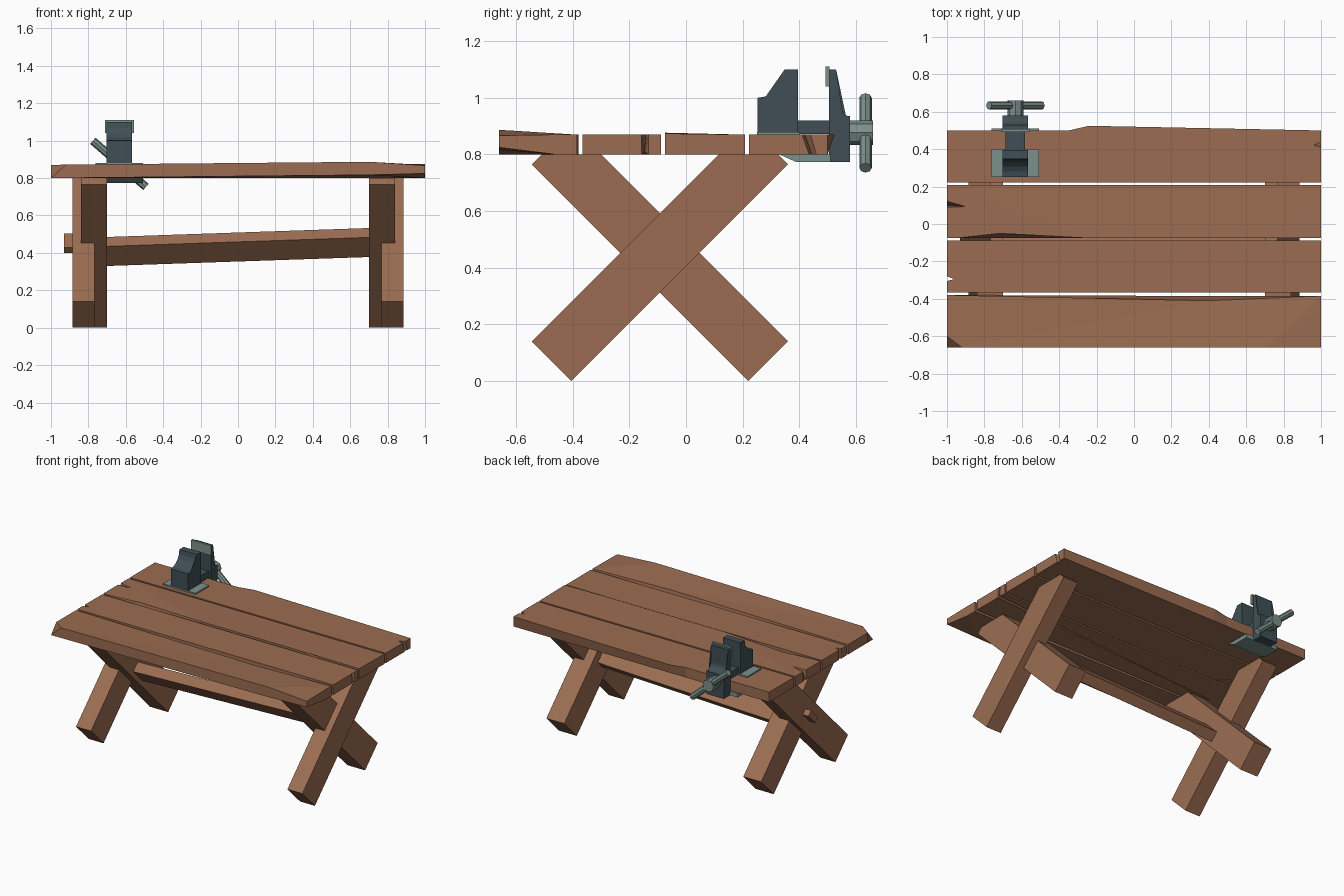
import bpy, bmesh, math

if "Cube" in bpy.data.objects:
    bpy.data.objects.remove(bpy.data.objects["Cube"])

def material(name, rgb):
    m = bpy.data.materials.new(name)
    m.diffuse_color = (*rgb, 1)
    m.use_nodes = True
    m.node_tree.nodes["Principled BSDF"].inputs["Base Color"].default_value = m.diffuse_color
    return m

WOOD = material("brown wood", (0.33, 0.152, 0.083))
DARK = material("dark steel", (0.05, 0.078, 0.09))
LIGHT = material("light steel", (0.2, 0.28, 0.26))

def loft(name, a, b, mat):
    """Solid between two matching loops of 3D points."""
    bm = bmesh.new()
    va = [bm.verts.new(p) for p in a]
    vb = [bm.verts.new(p) for p in b]
    n = len(a)
    bm.faces.new(va)
    bm.faces.new(vb[::-1])
    for i in range(n):
        j = (i + 1) % n
        bm.faces.new((va[i], vb[i], vb[j], va[j]))
    bmesh.ops.triangulate(bm, faces=[f for f in bm.faces if len(f.verts) > 4])
    bmesh.ops.recalc_face_normals(bm, faces=bm.faces)
    me = bpy.data.meshes.new(name)
    bm.to_mesh(me)
    bm.free()
    me.materials.append(mat)
    ob = bpy.data.objects.new(name, me)
    bpy.context.collection.objects.link(ob)
    return ob

def prism(name, yz, x0, x1, mat, rise=0):
    """Extrude a y-z profile along x, optionally sloping upward."""
    return loft(name, [(x0, y, z) for y, z in yz], [(x1, y, z + rise) for y, z in yz], mat)

def box(name, x0, x1, y0, y1, z0, z1, mat):
    return prism(name, [(y0, z0), (y1, z0), (y1, z1), (y0, z1)], x0, x1, mat)

def plank(name, pts):
    """Each point: x, y, then optional top z, bottom x, bottom y, bottom z."""
    top, bot = [], []
    for p in pts:
        x, y, zt, xb, yb, zb = tuple(p) + (0.87, p[0], p[1], 0.8)[len(p) - 2:]
        top.append((x, y, zt))
        bot.append((xb, yb, zb))
    loft(name, top, bot, WOOD)

# Worn table planks, with chipped edges and split ends
plank("front_plank", [
    (-1, -0.6), (-0.92, -0.66, 0.872, -1, -0.66, 0.8), (0.7, -0.66, 0.887, 0.7, -0.66, 0.817),
    (1, -0.66, 0.867, 1, -0.66, 0.825), (1, -0.46), (1, -0.385),
    (0.4, -0.41, 0.87, 0.4, -0.385, 0.8), (-1, -0.38)])
plank("front_middle_plank", [
    (-1, -0.365), (1, -0.365), (1, -0.32), (1, -0.285), (1, -0.157),
    (0.9, -0.14, 0.87, 1, -0.146, 0.81), (1, -0.133), (1, -0.088), (-1, -0.088),
    (-1, -0.28), (-0.96, -0.295), (-1, -0.305)])
plank("back_middle_plank", [
    (-1, -0.075), (-0.95, -0.075), (-0.72, -0.05, 0.87, -0.72, -0.075, 0.8), (-0.25, -0.075, 0.877),
    (0.59, -0.075, 0.877), (0.63, -0.042, 0.874, 0.63, -0.075, 0.8), (0.68, -0.075, 0.877),
    (1, -0.075, 0.874), (1, 0.208), (-1, 0.208), (-1, 0.122),
    (-0.9, 0.093, 0.87, -1, 0.1, 0.81), (-1, 0.09)])
plank("back_plank", [
    (-1, 0.222), (1, 0.222), (1, 0.41, 0.87, 1, 0.435, 0.8),
    (0.96, 0.42, 0.87, 0.98, 0.445, 0.8), (1, 0.44, 0.87, 1, 0.46, 0.8),
    (1, 0.5), (-0.24, 0.525, 0.87, -0.24, 0.5, 0.8), (-0.35, 0.5), (-1, 0.5)])

# Crossed legs at both ends
leg = [(-0.405, 0), (-0.545, 0.14), (0.115, 0.8), (0.325, 0.8), (0.36, 0.765)]
flipped = [(-0.185 - y, z) for y, z in leg]
for s, side in ((-1, "left"), (1, "right")):
    prism(side + "_outer_leg", leg, s * 0.885, s * 0.768, WOOD)
    prism(side + "_inner_leg", flipped, s * 0.84, s * 0.7, WOOD)

# Sloping stretcher and the peg through the left legs
prism("stretcher", [(-0.17, 0.433), (-0.065, 0.328), (-0.015, 0.378), (-0.12, 0.483)],
      -0.76, 0.76, WOOD, 0.052)
prism("stretcher_peg", [(-0.145, 0.43), (-0.115, 0.4), (-0.04, 0.475), (-0.07, 0.505)],
      -0.93, -0.75, WOOD)

# Vise: clamp plates, jaws, slide bar
X = -0.634
def arc(cy, cz, ry, rz, a0, a1, n=5):
    return [(cy + ry * math.cos(math.radians(a0 + (a1 - a0) * i / n)),
             cz + rz * math.sin(math.radians(a0 + (a1 - a0) * i / n))) for i in range(n + 1)]

box("vise_base_plate", X - 0.127, X + 0.127, 0.25, 0.4, 0.866, 0.88, LIGHT)
prism("vise_clamp_plate", [(0.33, 0.8), (0.39, 0.773), (0.51, 0.773), (0.51, 0.8)],
      X - 0.127, X + 0.127, LIGHT)
prism("fixed_jaw", [(0.395, 1.1), (0.395, 0.872), (0.252, 0.872)]
      + arc(0.252, 1.1, 0.096, 0.1, -90, 0), X - 0.068, X + 0.068, DARK)
box("slide_bar", X - 0.052, X + 0.052, 0.38, 0.52, 0.873, 0.92, DARK)
prism("moving_jaw", [(0.505, 0.773), (0.505, 1.1), (0.53, 1.1)]
      + arc(0.58, 0.985, 0.05, 0.05, 180, 270) + [(0.58, 0.773)], X - 0.068, X + 0.068, DARK)
box("jaw_plate", X - 0.077, X + 0.077, 0.492, 0.507, 1.04, 1.11, LIGHT)

# Vise screw and tilted handle
def rod(name, r, length, loc, rot):
    bpy.ops.mesh.primitive_cylinder_add(vertices=8, radius=r, depth=length, location=loc, rotation=rot)
    ob = bpy.context.object
    ob.name = name
    ob.data.materials.append(LIGHT)

rod("vise_screw", 0.043, 0.09, (X, 0.615, 0.877), (math.pi / 2, 0, math.pi / 8 * 0))
rod("vise_handle", 0.022, 0.376, (X, 0.634, 0.876), (0, math.radians(-49), 0))
